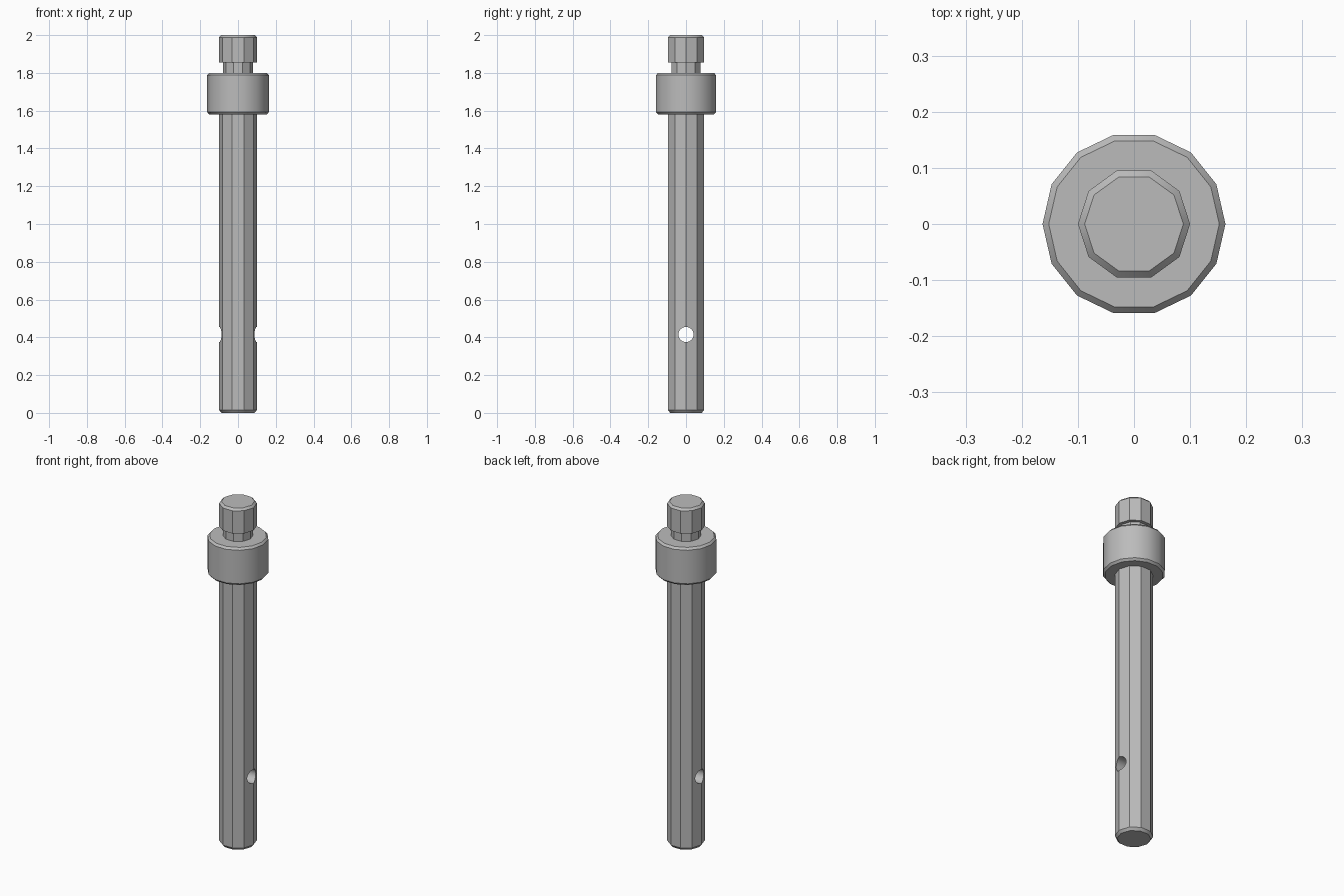
import bpy
import math

default_cube = bpy.data.objects.get("Cube")
if default_cube:
    bpy.data.objects.remove(default_cube, do_unlink=True)

steel = bpy.data.materials.new("grey steel")
GREY = (0.5, 0.5, 0.5, 1)
steel.diffuse_color = GREY
steel.use_nodes = True
steel.node_tree.nodes["Principled BSDF"].inputs["Base Color"].default_value = GREY


def turned_part(name, sides, profile):
    """Closed solid with a polygonal section from (radius, height) rings."""
    verts = [(r * math.cos(2 * math.pi * i / sides),
              r * math.sin(2 * math.pi * i / sides), z)
             for r, z in profile for i in range(sides)]
    faces = []
    for ring in range(len(profile) - 1):
        a, b = ring * sides, (ring + 1) * sides
        for i in range(sides):
            j = (i + 1) % sides
            faces.append((a + i, a + j, b + j, b + i))
    faces.append(tuple(reversed(range(sides))))
    faces.append(tuple(range(len(verts) - sides, len(verts))))
    mesh = bpy.data.meshes.new(name)
    mesh.from_pydata(verts, [], faces)
    mesh.materials.append(steel)
    obj = bpy.data.objects.new(name, mesh)
    bpy.context.collection.objects.link(obj)
    return obj


def select_only(obj):
    bpy.ops.object.select_all(action="DESELECT")
    obj.select_set(True)
    bpy.context.view_layer.objects.active = obj


# Ten-sided shaft with a chamfered foot
shaft = turned_part("shaft", 10, [(0.088, 0), (0.1, 0.015), (0.1, 1.585)])

# Rounded collar with chamfered rims
collar = turned_part("collar", 14, [(0.152, 1.58), (0.163, 1.592),
                                    (0.163, 1.788), (0.152, 1.8)])

# Narrow neck and chamfered head
neck = turned_part("neck", 10, [(0.08, 1.795), (0.08, 1.86)])
head = turned_part("head", 10, [(0.1, 1.855), (0.1, 1.988), (0.088, 2)])

# Cross hole through the lower shaft
bpy.ops.mesh.primitive_cylinder_add(vertices=24, radius=0.04, depth=0.5,
                                    location=(0, 0, 0.415),
                                    rotation=(0, math.pi / 2, 0))
cutter = bpy.context.object
cutter.name = "hole_cutter"
cutter.hide_render = True
cutter.data.materials.append(steel)
hole = shaft.modifiers.new("cross_hole", "BOOLEAN")
hole.operation = "DIFFERENCE"
hole.solver = "EXACT"
hole.object = cutter
select_only(shaft)
bpy.ops.object.modifier_apply(modifier=hole.name)
bpy.data.objects.remove(cutter, do_unlink=True)

# Smooth collar and hole wall, crisp flats elsewhere
for part in (shaft, collar, neck, head):
    select_only(part)
    bpy.ops.object.shade_smooth_by_angle(angle=math.radians(30))
